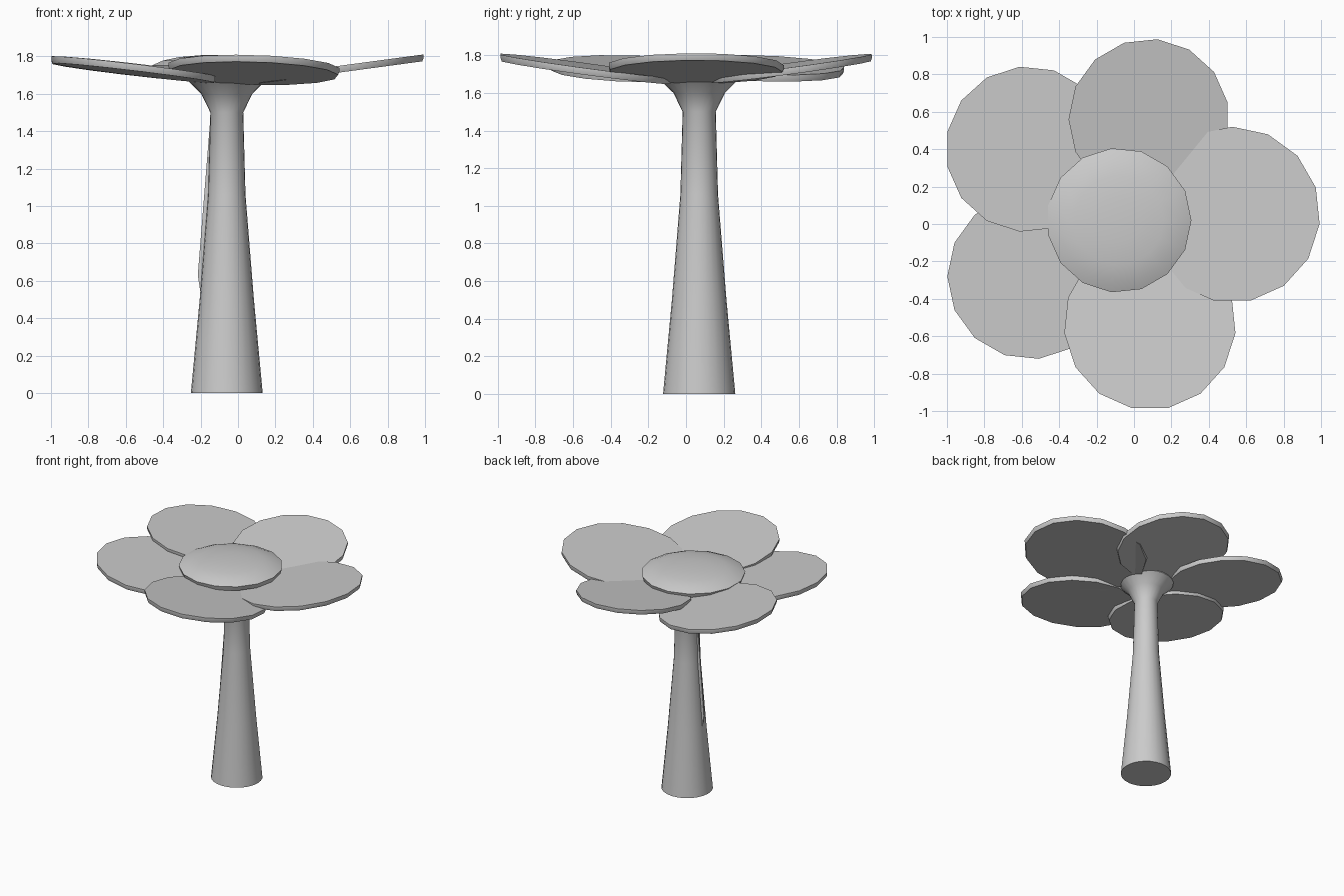
import bpy, bmesh
from math import sin, cos, radians, tau

if "Cube" in bpy.data.objects:
    bpy.data.objects.remove(bpy.data.objects["Cube"])


def lathe(name, rings, sides, place, phase=0.0):
    """Stack closed rings of (radius, height); place maps local to world."""
    bm = bmesh.new()
    loops = []
    for r, h in rings:
        loops.append([bm.verts.new(place(r * cos(phase + tau * i / sides),
                                         r * sin(phase + tau * i / sides), h))
                      for i in range(sides)])
    for a, b in zip(loops, loops[1:]):
        for i in range(sides):
            j = (i + 1) % sides
            bm.faces.new((a[i], a[j], b[j], b[i]))
    bm.faces.new(loops[0][::-1])
    bm.faces.new(loops[-1])
    mesh = bpy.data.meshes.new(name)
    bm.to_mesh(mesh)
    bm.free()
    obj = bpy.data.objects.new(name, mesh)
    bpy.context.collection.objects.link(obj)
    bpy.ops.object.select_all(action='DESELECT')
    obj.select_set(True)
    bpy.context.view_layer.objects.active = obj
    bpy.ops.object.shade_smooth_by_angle(angle=radians(35))
    return obj


SX, SY = -0.06, 0.07

# Tapered stem with a flared neck under the petals
lathe("stem", [(0.192, 0), (0.145, 0.5), (0.1, 1.06), (0.088, 1.5),
               (0.137, 1.6), (0.21, 1.672), (0.21, 1.69)], 24,
      lambda x, y, h: (SX + x, SY + y, h))

# Petals: centre x, y, radius, top height, slope in x and y, first corner angle
petals = {
    "petal_right": (0.525, 0.05, 0.47, 1.747, 0.135, 0.00, 18),
    "petal_back": (0.08, 0.56, 0.43, 1.748, -0.03, 0.135, 84),
    "petal_back_left": (-0.565, 0.40, 0.443, 1.748, -0.115, -0.035, 168),
    "petal_front_left": (-0.555, -0.28, 0.443, 1.746, -0.12, -0.03, 180),
    "petal_front": (0.085, -0.535, 0.46, 1.745, -0.03, -0.135, 258),
}
T = 0.036
for name, (cx, cy, r, z, sx, sy, ang) in petals.items():
    lathe(name, [(r * 0.985, -T), (r, -T * 0.5), (r, 0)], 15,
          lambda x, y, h: (cx + x, cy + y, z + h + sx * x + sy * y),
          radians(ang))

# Domed flower centre
lathe("flower_centre", [(0.375, 1.715), (0.387, 1.752), (0.33, 1.777),
                        (0.24, 1.796), (0.12, 1.806), (0.03, 1.808)], 15,
      lambda x, y, h: (-0.08 + x, 0.02 + y, h))

# Slim thorn-like ridge on the left of the stem
bm = bmesh.new()
sides = [[bm.verts.new((x, SY + w, z)) for x, z in
          ((-0.195, 0.5), (-0.215, 0.63), (-0.147, 1.48), (-0.13, 1.0))]
         for w in (-0.006, 0.006)]
bm.faces.new(sides[0])
bm.faces.new(sides[1][::-1])
for i in range(4):
    j = (i + 1) % 4
    bm.faces.new((sides[0][j], sides[0][i], sides[1][i], sides[1][j]))
bmesh.ops.recalc_face_normals(bm, faces=bm.faces)
mesh = bpy.data.meshes.new("stem_ridge")
bm.to_mesh(mesh)
bm.free()
bpy.context.collection.objects.link(bpy.data.objects.new("stem_ridge", mesh))
